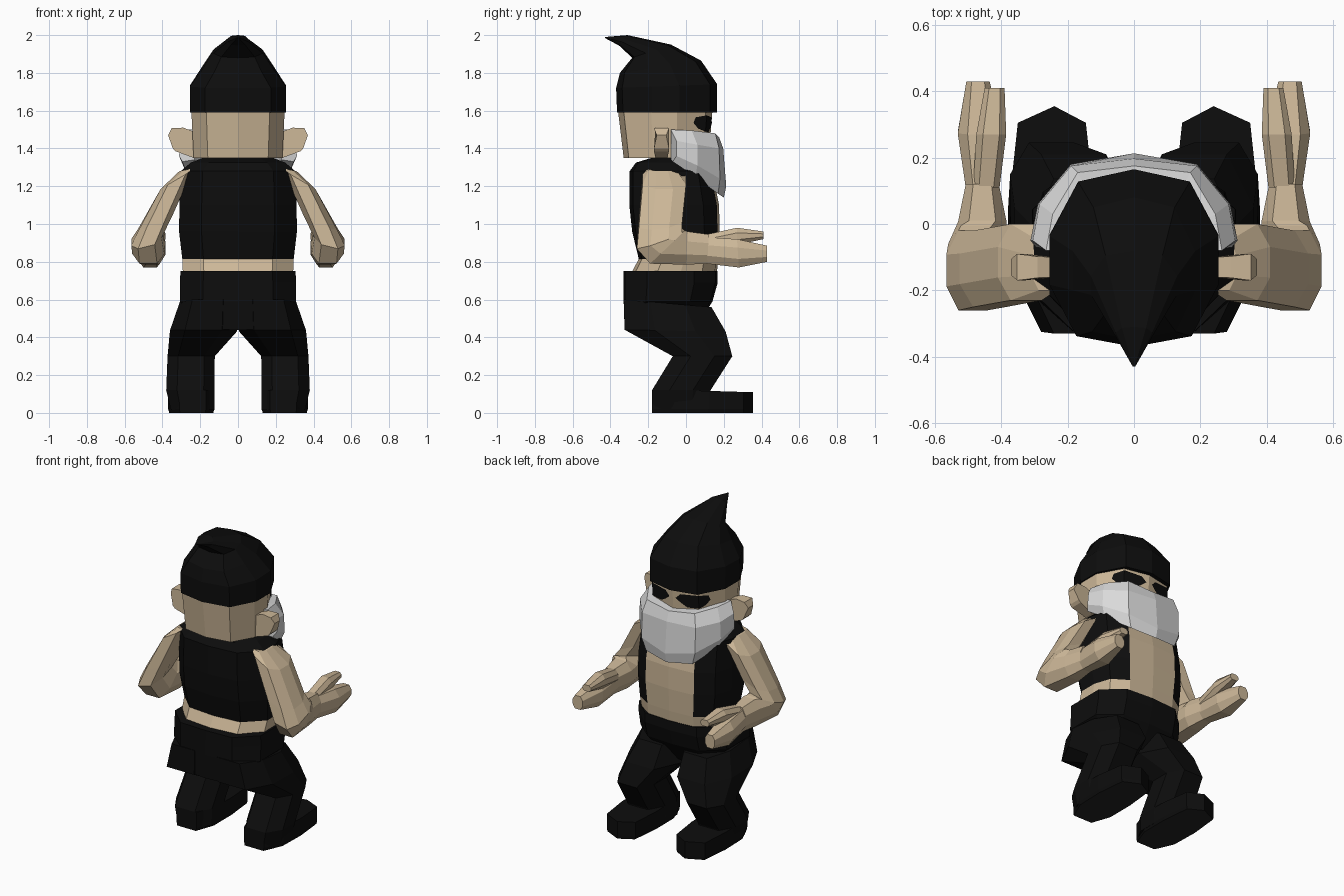
import bpy, bmesh
from mathutils import Vector


def material(name, rgb):
    m = bpy.data.materials.new(name)
    m.diffuse_color = (*rgb, 1)
    return m


BLACK = material("black cloth", (0.004, 0.004, 0.004))
SKIN = material("skin", (0.60, 0.47, 0.31))
WHITE = material("beard white", (0.70, 0.70, 0.70))
SOLE = material("sole grey", (0.016, 0.016, 0.016))


def finish(name, bm, mats, mirror=False, rule=None):
    bmesh.ops.recalc_face_normals(bm, faces=bm.faces)
    bm.normal_update()
    if rule:
        for f in bm.faces:
            f.material_index = rule(f.calc_center_median(), f.normal)
    me = bpy.data.meshes.new(name)
    bm.to_mesh(me)
    bm.free()
    for m in mats:
        me.materials.append(m)
    ob = bpy.data.objects.new(name, me)
    bpy.context.collection.objects.link(ob)
    if mirror:
        ob.modifiers.new("mirror", 'MIRROR').use_clip = False
    return ob


def skin_rings(rings):
    """Join closed rings of points into a capped tube."""
    bm = bmesh.new()
    vs = [[bm.verts.new(p) for p in r] for r in rings]
    n = len(vs[0])
    for a, b in zip(vs, vs[1:]):
        for i in range(n):
            j = (i + 1) % n
            bm.faces.new((a[i], a[j], b[j], b[i]))
    bm.faces.new(vs[0])
    bm.faces.new(vs[-1])
    return bm


def loft(rings, half):
    """Rings are (x, half width, side tilt, front (y, z), back (y, z))."""
    prof = half + [(-s, t) for s, t in reversed(half) if s > 0]
    out = []
    for x, w, dz, f, b in rings:
        f, b = Vector((x, *f)), Vector((x, *b))
        side = Vector((w, 0, dz))
        out.append([(f + b) / 2 + (f - b) / 2 * t + side * s for s, t in prof])
    return skin_rings(out)


HEAD = [(0, 1), (.66, .86), (1, .25), (1, -.3), (.68, -.88), (0, -1)]
BODY = [(0, 1), (.55, .95), (.88, .65), (1, .15), (1, -.4), (.62, -.92), (0, -1)]
LIMB = [(.55, 1), (1, .4), (1, -.4), (.55, -1)]

# Pointed cap, bending backwards
finish("cap", loft([
    (0, .255, 0, (.165, 1.59), (-.365, 1.59)),
    (0, .255, 0, (.165, 1.74), (-.37, 1.72)),
    (0, .185, 0, (.08, 1.865), (-.35, 1.80)),
    (0, .13, 0, (-.08, 1.95), (-.285, 1.88)),
    (0, .055, 0, (-.31, 2.0), (-.355, 1.945)),
    (0, .004, 0, (-.428, 1.99), (-.43, 1.985))], HEAD), [BLACK])

# Head
finish("head", loft([
    (0, .235, 0, (.12, 1.35), (-.33, 1.35)),
    (0, .247, 0, (.14, 1.60), (-.36, 1.60))], HEAD), [SKIN])

# Sunglass lenses: thin plates folded round the face corner
bm = bmesh.new()


def face_point(x, z):
    y = .14 - .215 * x if x <= .163 else .105 - 1.81 * (x - .163)
    return bm.verts.new((x + .002, y + .007 + (z - 1.6) * .08, z))


corner = [face_point(.163, 1.49), face_point(.163, 1.575)]
inner = [face_point(x, z) for x, z in ((.05, 1.565), (.02, 1.535), (.05, 1.51), (.09, 1.485))]
outer = [face_point(x, z) for x, z in ((.185, 1.505), (.2, 1.535), (.195, 1.565))]
bm.faces.new([corner[0], corner[1]] + inner)
bm.faces.new([corner[0]] + outer + [corner[1]])
finish("sunglass_lens", bm, [BLACK], True)

# Ears: outline widening away from the head
ear = [(.235, 1.35, .03), (.33, 1.385, .04), (.345, 1.40, .04), (.37, 1.47, .025),
       (.352, 1.507, .04), (.29, 1.51, .032), (.235, 1.49, .03)]
finish("ear", skin_rings([[(x, -.13 + s * d, z) for x, z, d in ear] for s in (-1, 1)]),
       [SKIN], True)

# Beard: cross-sections of top-inner, top, middle, lower, tip, inner
sections = [
    [(0, .12, 1.46), (0, .175, 1.46), (0, .197, 1.40), (0, .213, 1.2), (0, .20, 1.14), (0, .15, 1.18)],
    [(.14, .10, 1.48), (.17, .155, 1.48), (.19, .175, 1.40), (.19, .18, 1.24), (.165, .17, 1.16), (.14, .11, 1.22)],
    [(.20, .0, 1.495), (.245, .03, 1.495), (.285, .06, 1.42), (.29, .06, 1.31), (.265, .05, 1.25), (.22, .0, 1.30)],
    [(.22, -.08, 1.50), (.265, -.08, 1.50), (.305, -.05, 1.44), (.312, -.05, 1.36), (.295, -.07, 1.33), (.23, -.08, 1.34)],
]
left = [[(-x, y, z) for x, y, z in s] for s in sections[:0:-1]]
finish("beard", skin_rings(left + sections), [WHITE])


# Torso with open vest: skin at the waist and the front panel
def vest(c, n):
    front = abs(c.x) < .12 and c.y > .02 and n.y > 0.2
    return 1 if c.z < .815 or front else 0


finish("torso_and_vest", loft([
    (0, .29, 0, (.16, .70), (-.31, .70)),
    (0, .295, 0, (.17, .815), (-.25, .815)),
    (0, .312, 0, (.178, .96), (-.285, .96)),
    (0, .31, 0, (.175, 1.1), (-.30, 1.1)),
    (0, .303, 0, (.14, 1.28), (-.298, 1.28)),
    (0, .25, 0, (.09, 1.325), (-.265, 1.325)),
    (0, .16, 0, (.05, 1.36), (-.15, 1.36))], BODY), [BLACK, SKIN], rule=vest)

# Trousers: hips and bent legs
finish("hips", loft([
    (0, .305, 0, (.168, .75), (-.33, .75)),
    (0, .307, 0, (.168, .69), (-.33, .69)),
    (0, .308, 0, (.14, .59), (-.33, .59)),
    (0, .15, 0, (.06, .46), (-.325, .44))],
    [(0, 1), (.6, .95), (1, .5), (1, -.5), (.6, -.97), (0, -1)]), [BLACK])
finish("leg", loft([
    (.16, .148, 0, (.135, .56), (-.33, .60)),
    (.182, .178, 0, (.21, .43), (-.325, .44)),
    (.248, .125, 0, (.245, .30), (-.07, .30)),
    (.252, .128, 0, (.13, .12), (-.18, .12)),
    (.24, .115, 0, (.12, .015), (-.18, .015))], LIMB), [BLACK], True)

# Shoes with grey soles
shoe = [(.17, -.18), (.31, -.18), (.365, -.06), (.37, .12), (.35, .305), (.24, .355),
        (.145, .305), (.125, .12), (.125, -.06)]
finish("shoe", skin_rings([
    [(.245 + (x - .245) * .95, y, 0) for x, y in shoe],
    [(x, y, .02) for x, y in shoe],
    [(x, y, .12 - .03 * max(0, y)) for x, y in shoe]]),
    [BLACK, SOLE], True, lambda c, n: 1 if n.z < -.9 else 0)

# Arms, bent forwards at the elbow
finish("arm", loft([
    (.26, .05, -.01, (-.05, 1.29), (-.20, 1.29)),
    (.325, .085, -.05, (.0, 1.235), (-.23, 1.235)),
    (.435, .09, -.04, (-.02, 1.03), (-.25, 1.0)),
    (.485, .08, -.02, (-.02, .965), (-.26, .88)),
    (.475, .085, 0, (-.005, .965), (-.19, .79)),
    (.457, .073, 0, (.01, .96), (.0, .785)),
    (.457, .05, 0, (.12, .945), (.12, .79))], LIMB), [SKIN], True)
finish("fingers", loft([
    (.457, .05, 0, (.11, .93), (.11, .79)),
    (.465, .066, 0, (.27, .92), (.28, .77)),
    (.47, .035, 0, (.43, .885), (.43, .80))], LIMB), [SKIN], True)
finish("thumb", loft([
    (.445, .04, 0, (.11, .945), (.11, .86)),
    (.43, .045, 0, (.27, .98), (.27, .89)),
    (.42, .03, 0, (.41, .96), (.41, .92))], LIMB), [SKIN], True)
